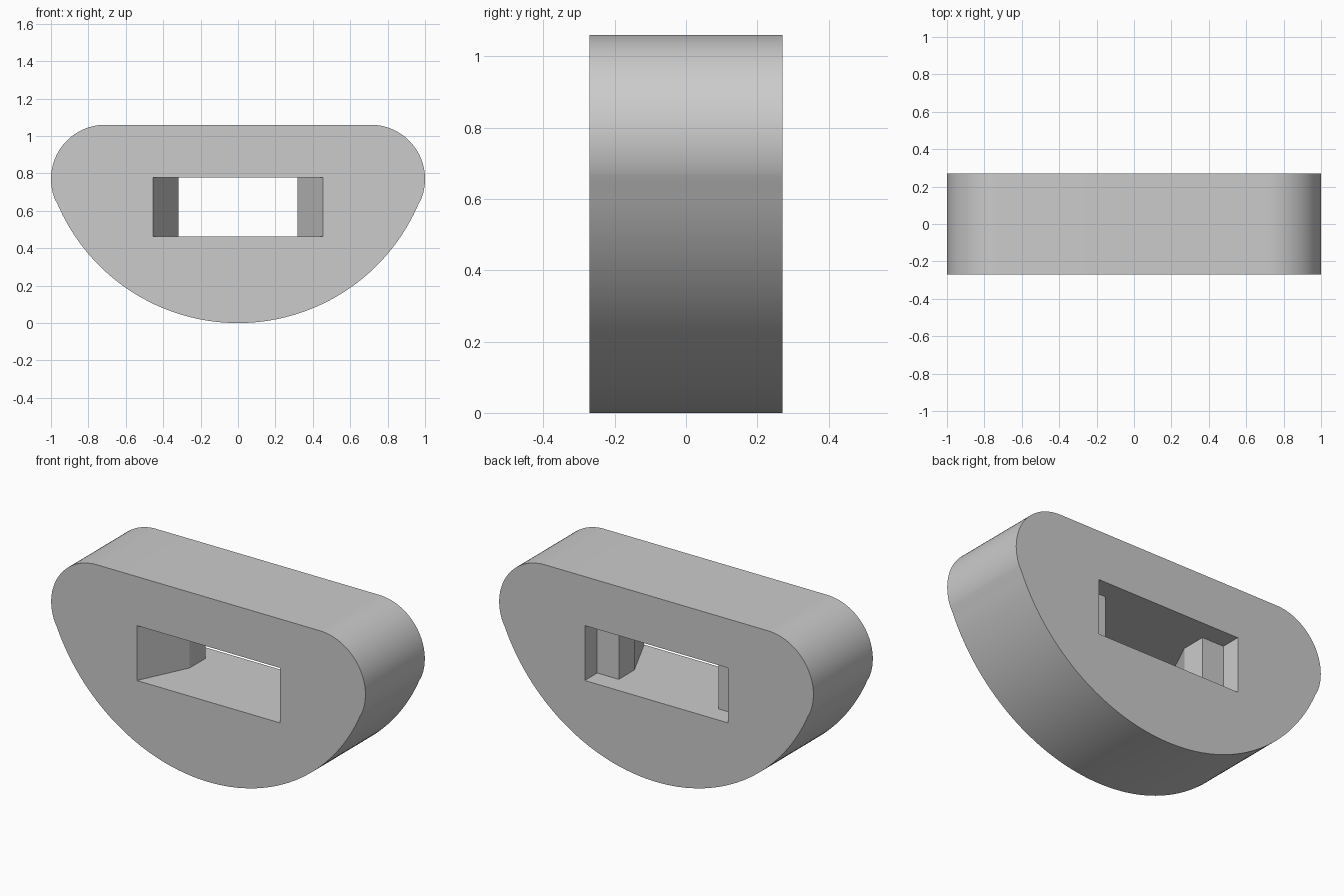
import bpy, bmesh
from math import sin, cos, atan2, hypot, pi, radians
from mathutils import Vector

if "Cube" in bpy.data.objects:
    bpy.data.objects.remove(bpy.data.objects["Cube"])

DEPTH = 0.27            # half thickness
W, H = 1.0, 1.06        # half width, height
R, r = 1.05, 0.29       # belly radius, shoulder radius


def prism(name, points, direction):
    """Extrude a closed loop of 3D points along a direction."""
    bm = bmesh.new()
    face = bm.faces.new([bm.verts.new(p) for p in points])
    out = bmesh.ops.extrude_face_region(bm, geom=[face])
    moved = [g for g in out["geom"] if isinstance(g, bmesh.types.BMVert)]
    bmesh.ops.translate(bm, verts=moved, vec=Vector(direction))
    bmesh.ops.recalc_face_normals(bm, faces=bm.faces)
    mesh = bpy.data.meshes.new(name)
    bm.to_mesh(mesh)
    bm.free()
    obj = bpy.data.objects.new(name, mesh)
    bpy.context.collection.objects.link(obj)
    return obj


def arc(cx, cz, rad, a0, a1, n):
    return [(cx + rad * cos(a0 + (a1 - a0) * i / n),
             cz + rad * sin(a0 + (a1 - a0) * i / n)) for i in range(n + 1)]


# Outline: round belly, tangent shoulders, flat top
sx, sz = W - r, H - r
tangent = atan2(sz - R, sx)
belly = arc(0, R, R, -pi / 2, tangent, 40)[:-1]
shoulder = arc(sx, sz, r, tangent, pi / 2, 32)
half = belly + shoulder
outline = half + [(-x, z) for x, z in reversed(half[1:])]
body = prism("slotted_body", [(x, -DEPTH, z) for x, z in outline], (0, 2 * DEPTH, 0))

# Slot plan: tapered mouth at the front, narrow throat, stepped recess at the back
side = [(0.455, -0.4), (0.455, -DEPTH), (0.318, 0.015),
        (0.318, 0.157), (0.455, 0.157), (0.455, 0.4)]
plan = side + [(-x, y) for x, y in reversed(side)]
cutter = prism("slot_cutter", [(x, y, 0.462) for x, y in plan], (0, 0, 0.316))
cutter.hide_render = True

cut = body.modifiers.new("slot", "BOOLEAN")
cut.operation = "DIFFERENCE"
cut.solver = "EXACT"
cut.object = cutter
bpy.context.view_layer.objects.active = body
body.select_set(True)
bpy.ops.object.modifier_apply(modifier="slot")
bpy.data.objects.remove(cutter)
bpy.ops.object.shade_smooth_by_angle(angle=radians(20))
